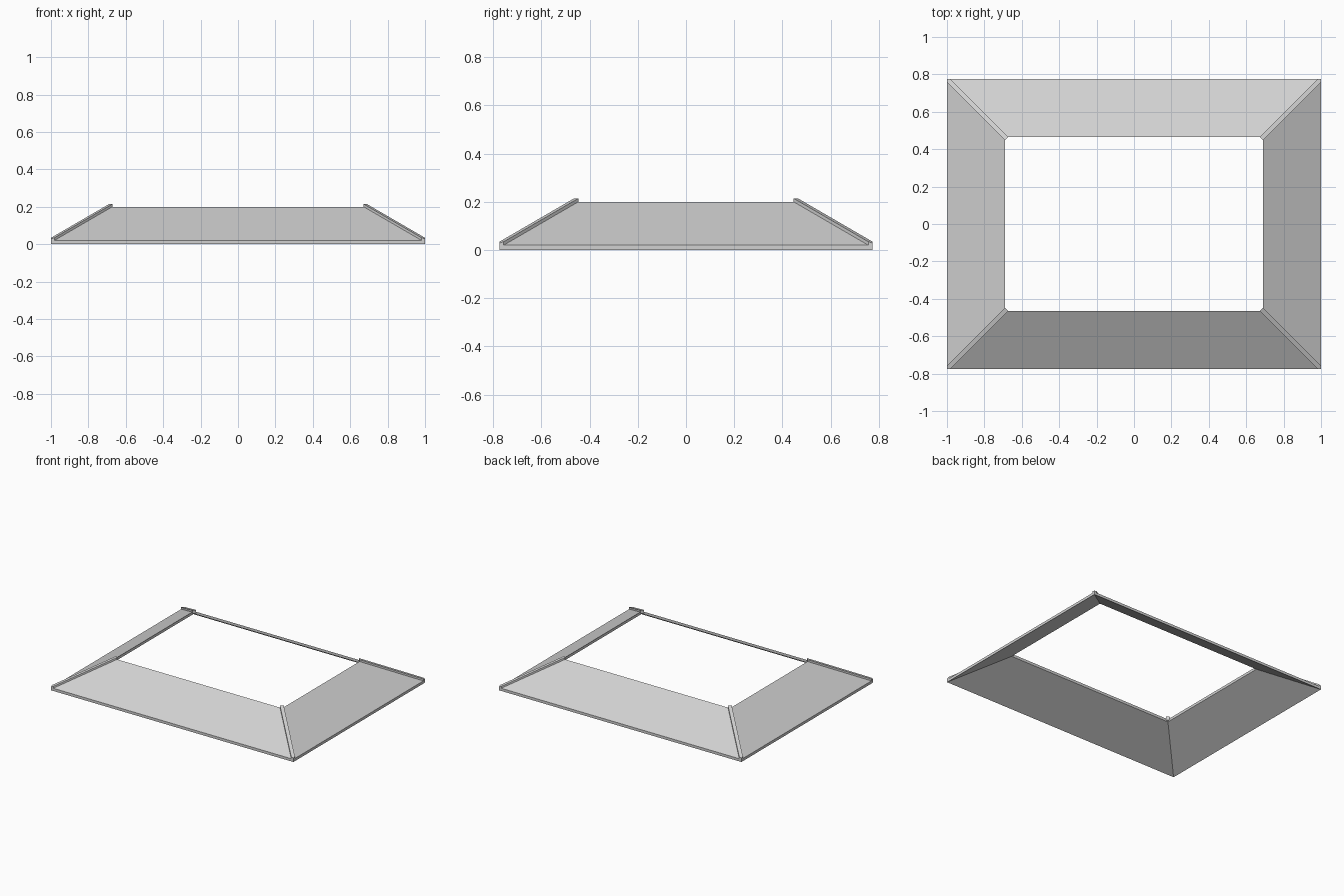
import bpy
import bmesh

cube = bpy.data.objects.get("Cube")
if cube:
    bpy.data.objects.remove(cube, do_unlink=True)

HALF_X, HALF_Y = 1.0, 0.775      # outer footprint
INSET, LIP, RISE = 0.31, 0.02, 0.18
SLOPE = RISE / INSET
CAP = 0.018                      # half spread of a hip cap along each edge

grey = bpy.data.materials.new("light grey")
grey.use_nodes = True
colour = (0.64, 0.64, 0.64, 1)
grey.diffuse_color = colour
grey.node_tree.nodes["Principled BSDF"].inputs["Base Color"].default_value = colour


def finish(bm, name):
    bmesh.ops.recalc_face_normals(bm, faces=bm.faces)
    mesh = bpy.data.meshes.new(name)
    bm.to_mesh(mesh)
    bm.free()
    mesh.materials.append(grey)
    obj = bpy.data.objects.new(name, mesh)
    bpy.context.collection.objects.link(obj)


# Sloping skirt: one cross-section swept round the mitred rectangle
profile = [(0, 0), (0, LIP), (INSET, LIP + RISE), (INSET, RISE)]
corners = [(-1, -1), (1, -1), (1, 1), (-1, 1)]
bm = bmesh.new()
rings = [[bm.verts.new((sx * (HALF_X - d), sy * (HALF_Y - d), z)) for d, z in profile]
         for sx, sy in corners]
for i in range(4):
    a, b = rings[i], rings[(i + 1) % 4]
    for j in range(4):
        k = (j + 1) % 4
        bm.faces.new((a[j], b[j], b[k], a[k]))
finish(bm, "roof_skirt")


# Hip caps: flat strips on the corners, with a chamfered inner end
def hip_cap(name, sx, sy):
    outline = [(0, 0), (CAP, 0), (INSET + CAP, INSET), (INSET, INSET + CAP), (0, CAP)]
    bm = bmesh.new()
    loops = []
    for drop in (0, 0.026):
        loops.append([bm.verts.new((sx * (HALF_X - u), sy * (HALF_Y - v),
                                    LIP + 0.009 + SLOPE * (u + v) / 2 - drop))
                      for u, v in outline])
    top, bottom = loops
    bm.faces.new(top)
    bm.faces.new(bottom[::-1])
    for i in range(len(top)):
        k = (i + 1) % len(top)
        bm.faces.new((top[i], bottom[i], bottom[k], top[k]))
    finish(bm, name)


for side, sx in (("left", 1), ("right", -1)):
    for end, sy in (("front", -1), ("back", 1)):
        hip_cap(f"{end}_{side}_hip_cap", sx, sy)
